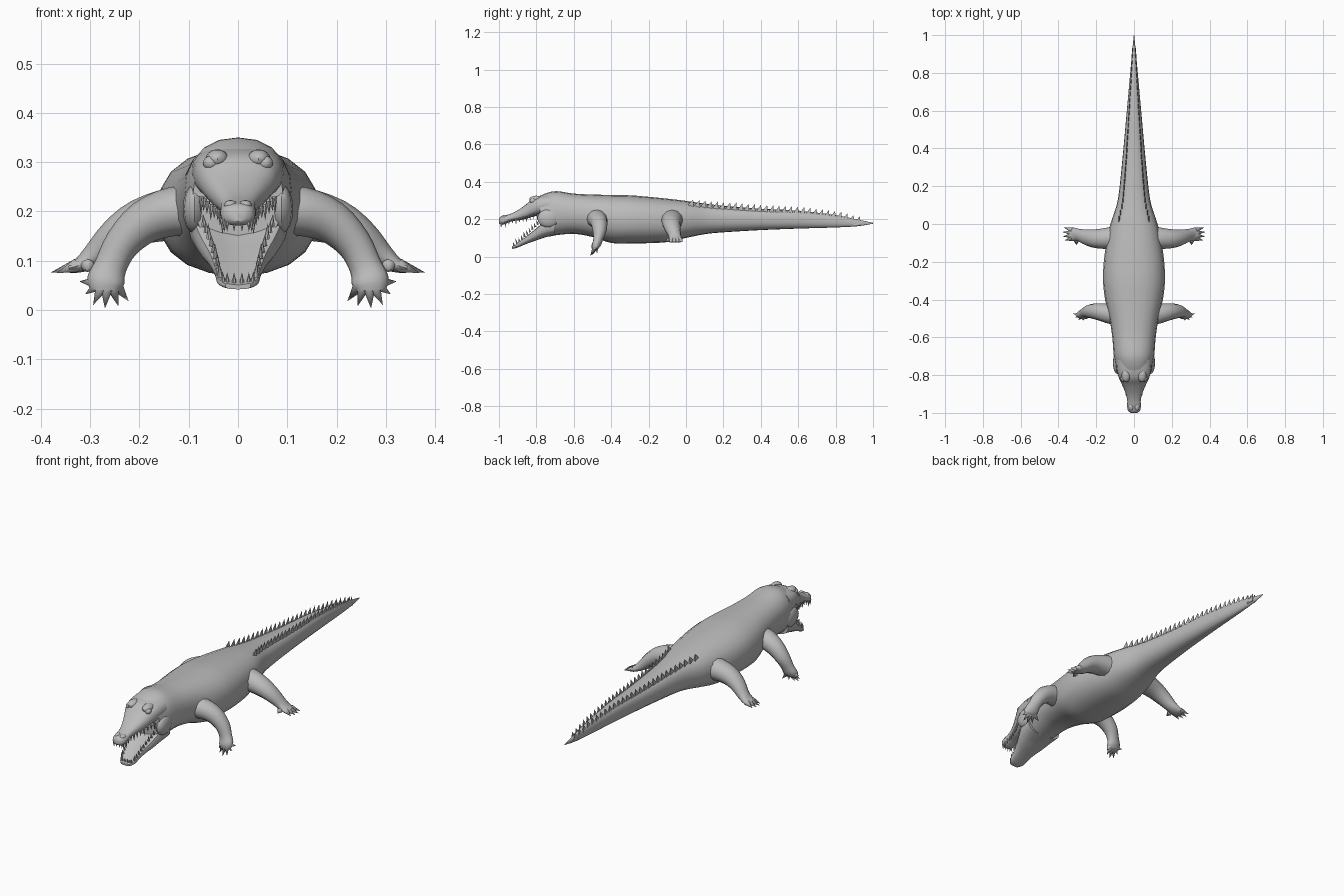
import bpy, bmesh, math
from mathutils import Vector

if "Cube" in bpy.data.objects:
    bpy.data.objects.remove(bpy.data.objects["Cube"])

hide = bpy.data.materials.new("grey hide")
hide.use_nodes = True
GREY = (0.5, 0.5, 0.5, 1)
hide.diffuse_color = GREY
hide.node_tree.nodes["Principled BSDF"].inputs["Base Color"].default_value = GREY


def finish(bm, name, mirror=False, angle=40):
    bmesh.ops.recalc_face_normals(bm, faces=bm.faces)
    mesh = bpy.data.meshes.new(name)
    bm.to_mesh(mesh)
    bm.free()
    ob = bpy.data.objects.new(name, mesh)
    bpy.context.collection.objects.link(ob)
    mesh.materials.append(hide)
    if mirror:
        ob.modifiers.new("Mirror", 'MIRROR').use_clip = False
    bpy.ops.object.select_all(action='DESELECT')
    ob.select_set(True)
    bpy.context.view_layer.objects.active = ob
    bpy.ops.object.shade_smooth_by_angle(angle=math.radians(angle))
    return ob


def smooth_rows(rows, steps):
    """Catmull-Rom interpolation of rows of numbers."""
    out = []
    for i in range(len(rows) - 1):
        a, b, c, d = (rows[max(i - 1, 0)], rows[i], rows[i + 1], rows[min(i + 2, len(rows) - 1)])
        for s in range(steps):
            t = s / steps
            out.append([q + 0.5 * t * (r - p + t * (2 * p - 5 * q + 4 * r - e + t * (3 * (q - r) + e - p)))
                        for p, q, r, e in zip(a, b, c, d)])
    return out + [list(rows[-1])]


def skin(bm, rings):
    loops = [[bm.verts.new(p) for p in ring] for ring in rings]
    n = len(loops[0])
    for a, b in zip(loops, loops[1:]):
        for i in range(n):
            bm.faces.new((a[i], a[(i + 1) % n], b[(i + 1) % n], b[i]))
    bm.faces.new(loops[0])
    bm.faces.new(loops[-1])


def power(v, e):
    return math.copysign(abs(v) ** e, v)


def loft(name, rows, sides=20, n=2.3, steps=3, dish=0):
    """Rows are y, half width, bottom, top."""
    rings = []
    for y, w, lo, hi in smooth_rows(rows, steps):
        ring = []
        for k in range(sides):
            a = math.tau * k / sides
            x, z = power(math.cos(a), 2 / n), power(math.sin(a), 2 / n)
            drop = dish * (hi - lo) * (1 - x * x) if z > 0 else 0
            ring.append((w * x, y, (lo + hi) / 2 + z * (hi - lo) / 2 - drop))
        rings.append(ring)
    bm = bmesh.new()
    skin(bm, rings)
    return finish(bm, name)


def limb(bm, rows, sides=12, steps=3):
    """Rows are x, y, z, radius along y, radius across."""
    pts = smooth_rows(rows, steps)
    rings = []
    for i, p in enumerate(pts):
        t = Vector(pts[min(i + 1, len(pts) - 1)][:3]) - Vector(pts[max(i - 1, 0)][:3])
        t.y = 0
        up = t.normalized().cross(Vector((0, 1, 0)))
        rings.append([Vector(p[:3]) + Vector((0, 1, 0)) * p[3] * math.cos(a) + up * p[4] * math.sin(a)
                      for a in (math.tau * k / sides for k in range(sides))])
    skin(bm, rings)


def spike(bm, base, tip, r, sides=6):
    base, tip = Vector(base), Vector(tip)
    d = (tip - base).normalized()
    u = d.orthogonal().normalized()
    v = d.cross(u)
    ring = [bm.verts.new(base + r * (u * math.cos(a) + v * math.sin(a)))
            for a in (math.tau * k / sides for k in range(sides))]
    top = bm.verts.new(tip)
    bm.faces.new(ring)
    for i in range(sides):
        bm.faces.new((ring[i], ring[(i + 1) % sides], top))


def sample(rows, y):
    for a, b in zip(rows, rows[1:]):
        if min(a[0], b[0]) <= y <= max(a[0], b[0]):
            f = (y - a[0]) / (b[0] - a[0])
            return [p + f * (q - p) for p, q in zip(a, b)]
    return rows[-1]


# Trunk, cranium and tail
body = [(-0.78, .092, .13, .325), (-0.74, .1, .108, .342), (-0.69, .108, .115, .35), (-0.6, .115, .122, .337),
        (-0.5, .13, .105, .332), (-0.4, .153, .073, .33), (-0.3, .164, .07, .328), (-0.2, .16, .072, .32),
        (-0.1, .146, .078, .31), (0, .125, .1, .298), (.1, .092, .12, .284), (.2, .076, .13, .272),
        (.4, .056, .142, .256), (.6, .038, .15, .246), (.8, .02, .156, .222), (.92, .009, .163, .198),
        (1, .001, .176, .181)]
loft("body", body)

# Jaws
upper = [(-0.72, .095, .22, .335), (-0.78, .09, .222, .326), (-0.82, .078, .213, .312), (-0.85, .064, .204, .284),
         (-0.89, .047, .195, .254), (-0.93, .036, .189, .232), (-0.97, .036, .174, .219),
         (-0.99, .03, .172, .214), (-1, .016, .18, .202)]
lower = [(-0.7, .1, .116, .22), (-0.76, .092, .101, .213), (-0.8, .078, .087, .176), (-0.84, .06, .073, .137),
         (-0.88, .048, .057, .1), (-0.91, .042, .045, .073), (-0.93, .026, .042, .058)]
loft("upper_jaw", upper, n=2.5)
loft("lower_jaw", lower, n=2.8, dish=.45)

# Teeth along both jaws
bm = bmesh.new()
for k in range(11):
    y = -0.985 + k * .019
    _, w, lo, hi = sample(upper, y)
    size = .02 + .008 * (k % 3 == 1)
    spike(bm, (w * .86, y, lo + .012), (w * .88, y, lo - size + .006), .006)
for k in range(10):
    y = -0.918 + k * .014
    _, w, lo, hi = sample(lower, y)
    size = .016 + .008 * (k % 3 == 1)
    spike(bm, (w * .85, y, hi - .012), (w * .88, y - .007, hi + size - .004), .006)
for x in (.008, .022):
    spike(bm, (x, -0.988, .182), (x, -0.99, .158), .005)
    spike(bm, (x, -0.918, .056), (x, -0.925, .077), .005)
finish(bm, "teeth", True)


def bump(name, centre, scale):
    bm = bmesh.new()
    bmesh.ops.create_uvsphere(bm, u_segments=12, v_segments=8, radius=1)
    for v in bm.verts:
        v.co = Vector(centre) + Vector([a * b for a, b in zip(v.co, scale)])
    finish(bm, name, True)


# Raised details of the head
bump("brow", (.042, -0.8, .306), (.024, .038, .02))
bump("eye", (.055, -0.818, .298), (.016, .018, .015))
bump("nostril", (.015, -0.968, .212), (.014, .02, .011))
bump("cheek", (.088, -0.735, .205), (.024, .06, .05))

# Front legs with splayed claws
bm = bmesh.new()
limb(bm, [(.07, -0.475, .2, .06, .052), (.13, -0.475, .2, .054, .05), (.19, -0.465, .178, .045, .044),
          (.235, -0.462, .135, .036, .036), (.258, -0.47, .09, .026, .033), (.268, -0.48, .06, .025, .038),
          (.27, -0.487, .04, .016, .03)])
for tip in ((.222, -0.475, .018), (.243, -0.5, .008), (.27, -0.512, .003), (.294, -0.51, .01),
            (.31, -0.495, .032), (.322, -0.475, .058)):
    spike(bm, (.265 + (tip[0] - .27) * .3, -0.483, .055), tip, .016, 8)
finish(bm, "front_leg", True, 60)

# Hind legs with outward feet
bm = bmesh.new()
limb(bm, [(.06, -0.07, .195, .065, .058), (.13, -0.075, .195, .058, .054), (.2, -0.078, .178, .05, .046),
          (.25, -0.072, .148, .043, .036), (.29, -0.06, .112, .034, .026), (.32, -0.055, .092, .036, .016),
          (.343, -0.055, .085, .036, .01)])
for tip in ((.372, -0.018, .078), (.38, -0.042, .076), (.378, -0.066, .076), (.368, -0.088, .075),
            (.305, -0.112, .082)):
    spike(bm, (min(tip[0], .328), -0.055 + (tip[1] + .055) * .62, .09), tip, .014, 8)
finish(bm, "hind_leg", True, 60)

# Twin saw-toothed crests on the tail
bm = bmesh.new()
count = 28
for k in range(count):
    y = .02 + .033 * k
    _, w, lo, hi = sample(body, y)
    x = w * .66
    grow = min(1, .45 + k * .08) * (1 if y < .8 else 1 - (y - .8) * 2.5)
    base = [(x + .004, y - .02, hi - .03), (x + .004, y + .022, hi - .03),
            (x - .004, y + .022, hi - .03), (x - .004, y - .02, hi - .03)]
    ring = [bm.verts.new((max(p[0], .0005), p[1], max(p[2], lo))) for p in base]
    tip = bm.verts.new((x, y + .018, hi + .021 * grow))
    bm.faces.new(ring)
    for i in range(4):
        bm.faces.new((ring[i], ring[(i + 1) % 4], tip))
finish(bm, "tail_crest", True, 30)
